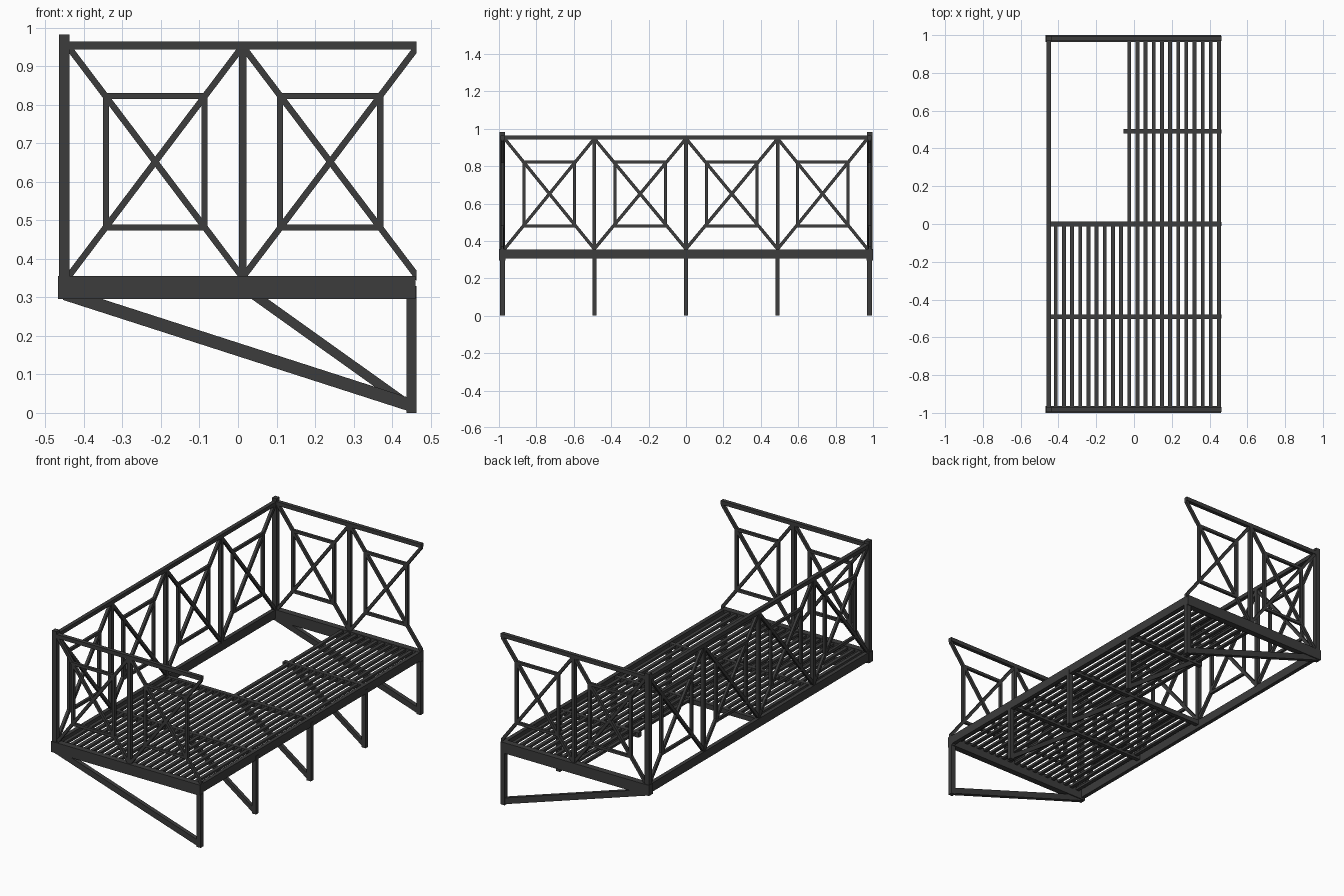
import bpy, bmesh
from mathutils import Vector

if "Cube" in bpy.data.objects:
    bpy.data.objects.remove(bpy.data.objects["Cube"])

GREY = bpy.data.materials.new("dark_metal")
GREY.diffuse_color = (0.045, 0.045, 0.045, 1)
GREY.use_nodes = True
GREY.node_tree.nodes["Principled BSDF"].inputs["Base Color"].default_value = GREY.diffuse_color


def finish(name, bm):
    bmesh.ops.recalc_face_normals(bm, faces=bm.faces)
    me = bpy.data.meshes.new(name)
    bm.to_mesh(me)
    bm.free()
    me.materials.append(GREY)
    ob = bpy.data.objects.new(name, me)
    bpy.context.collection.objects.link(ob)
    return ob


def box(bm, x0, x1, y0, y1, z0, z1):
    vs = bmesh.ops.create_cube(bm, size=1)["verts"]
    for v in vs:
        v.co = Vector((x1 if v.co.x > 0 else x0,
                       y1 if v.co.y > 0 else y0,
                       z1 if v.co.z > 0 else z0))


def slope(bm, place, a, b, h, t):
    """Sloping bar with upright-cut ends; h = upright height, t = thickness."""
    pts = [(a[0], a[1] - h/2), (b[0], b[1] - h/2), (b[0], b[1] + h/2), (a[0], a[1] + h/2)]
    lo = [bm.verts.new(place(u, -t/2, z)) for u, z in pts]
    hi = [bm.verts.new(place(u, t/2, z)) for u, z in pts]
    bm.faces.new(lo)
    bm.faces.new(hi)
    for i in range(4):
        j = (i + 1) % 4
        bm.faces.new((lo[i], lo[j], hi[j], hi[i]))


def bar(bm, place, u0, u1, z0, z1, t):
    p, q = place(u0, -t/2, z0), place(u1, t/2, z1)
    box(bm, min(p.x, q.x), max(p.x, q.x), min(p.y, q.y), max(p.y, q.y), z0, z1)


def panel(bm, place, u0, u1, hw):
    """Crossed diagonals with an inner rectangle."""
    c, zc, hh, w = (u0 + u1) / 2, 0.652, 0.171, 0.008
    slope(bm, place, (u0, 0.357), (u1, 0.947), 0.027, 0.016)
    slope(bm, place, (u0, 0.947), (u1, 0.357), 0.027, 0.015)
    for s in (-1, 1):
        bar(bm, place, c + s*hw - w, c + s*hw + w, zc - hh - w, zc + hh + w, 0.016)
        bar(bm, place, c - hw, c + hw, zc + s*hh - w, zc + s*hh + w, 0.015)


YE, XB, XF = 0.982, -0.451, 0.45

# End railings, beams, corner posts, end legs and long braces
for side, s in (("front", -1), ("rear", 1)):
    def place(u, d, z, s=s):
        return Vector((u, s*YE + d, z))
    bm = bmesh.new()
    bar(bm, place, XB, 0.463, 0.943, 0.965, 0.022)
    bar(bm, place, 0.002, 0.022, 0.35, 0.95, 0.022)
    panel(bm, place, -0.438, 0.008, 0.128)
    panel(bm, place, 0.016, 0.463, 0.130)
    finish(side + "_end_railing", bm)

    bm = bmesh.new()
    bar(bm, place, -0.468, 0.461, 0.296, 0.356, 0.035)
    finish(side + "_end_beam", bm)

    bm = bmesh.new()
    bar(bm, place, -0.465, -0.438, 0.35, 0.982, 0.028)
    finish(side + "_corner_post", bm)

    bm = bmesh.new()
    bar(bm, place, 0.437, 0.463, 0, 0.30, 0.026)
    slope(bm, place, (-0.455, 0.311), (0.44, 0.023), 0.035, 0.024)
    finish(side + "_leg_and_long_brace", bm)

# Long side railing
def side_place(u, d, z):
    return Vector((XB + d, u, z))

bm = bmesh.new()
bar(bm, side_place, -YE, YE, 0.943, 0.965, 0.022)
for y in (-0.49, 0, 0.49):
    bar(bm, side_place, y - 0.01, y + 0.01, 0.35, 0.95, 0.022)
for y0, y1 in ((-0.97, -0.49), (-0.49, 0), (0, 0.49), (0.49, 0.97)):
    panel(bm, side_place, y0, y1, 0.135)
finish("side_railing", bm)

# Long edge beams
for name, x in (("railing_edge_beam", XB - 0.002), ("wall_edge_beam", XF)):
    bm = bmesh.new()
    box(bm, x - 0.011, x + 0.011, -YE, YE, 0.306, 0.355)
    finish(name, bm)

# Cross beams, each with an inner leg and short brace
for i, (y, x0) in enumerate(((-0.49, XB), (0, XB), (0.49, -0.055))):
    def place(u, d, z, y=y):
        return Vector((u, y + d, z))
    bm = bmesh.new()
    bar(bm, place, x0, 0.46, 0.325, 0.352, 0.024)
    finish("cross_beam_%d" % (i + 1), bm)
    bm = bmesh.new()
    bar(bm, place, 0.437, 0.463, 0, 0.33, 0.022)
    slope(bm, place, (0.0, 0.336), (0.44, 0.022), 0.03, 0.02)
    finish("inner_leg_and_brace_%d" % (i + 1), bm)

# Floor slats, with the stair opening left free
bm = bmesh.new()
for k in range(1, 21):
    x = XF - k * 0.0432
    y1 = YE if k <= 11 else 0
    box(bm, x - 0.01, x + 0.01, -YE, y1, 0.338, 0.351)
finish("floor_slats", bm)
